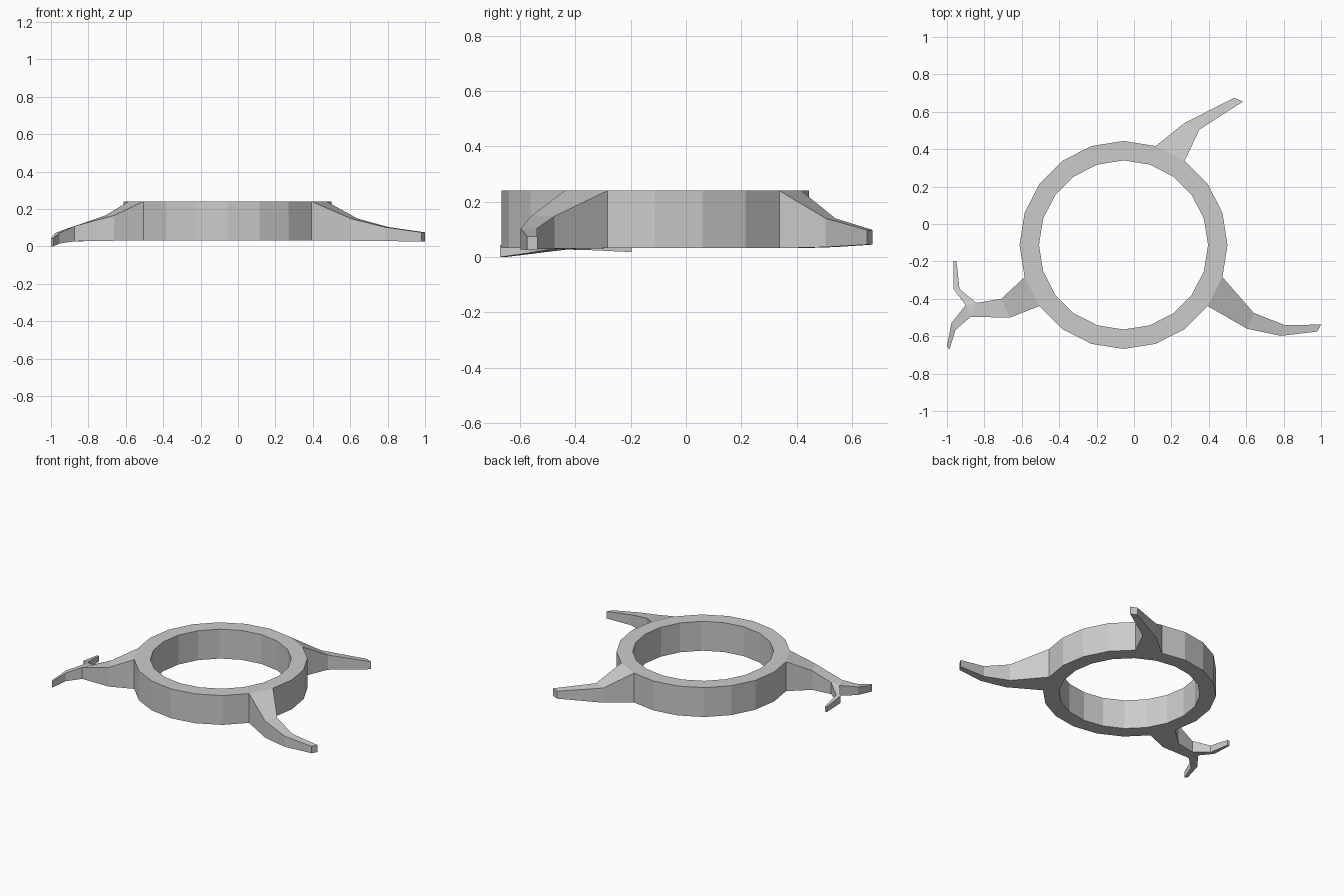
import bpy, bmesh, math

if "Cube" in bpy.data.objects:
    bpy.data.objects.remove(bpy.data.objects["Cube"])

CX, CY = -0.056, -0.112
R_OUT, R_IN, SIDES = 0.556, 0.452, 20
Z0, Z1 = 0.032, 0.24


def finish(bm, name):
    bmesh.ops.recalc_face_normals(bm, faces=bm.faces)
    mesh = bpy.data.meshes.new(name)
    bm.to_mesh(mesh)
    bm.free()
    bpy.context.collection.objects.link(bpy.data.objects.new(name, mesh))


def rim(i, r=R_OUT):
    a = 2 * math.pi * i / SIDES
    return CX + r * math.cos(a), CY + r * math.sin(a)


def base(i):
    # arm root point on an outer corner of the ring
    return (*rim(i), Z0, Z1)


def arm(name, points, faces):
    # points: x, y, bottom z, top z; first two points are the root edge
    bm = bmesh.new()
    low = [bm.verts.new((x, y, b)) for x, y, b, t in points]
    top = [bm.verts.new((x, y, t)) for x, y, b, t in points]
    count = {}
    for f in faces:
        bm.faces.new([top[i] for i in f])
        bm.faces.new([low[i] for i in reversed(f)])
        for e in zip(f, f[1:] + f[:1]):
            key = tuple(sorted(e))
            count[key] = count.get(key, 0) + 1
    for (a, b), n in count.items():
        if n == 1 and (a, b) != (0, 1):
            bm.faces.new([low[a], low[b], top[b], top[a]])
    finish(bm, name)


def strip(n):
    return [[2 * i, 2 * i + 1, 2 * i + 3, 2 * i + 2] for i in range(n)]


# ring
bm = bmesh.new()
loops = [[bm.verts.new((*rim(i, r), z)) for i in range(SIDES)]
         for r, z in ((R_OUT, Z0), (R_OUT, Z1), (R_IN, Z1), (R_IN, Z0))]
for k in range(4):
    a, b = loops[k], loops[(k + 1) % 4]
    for i in range(SIDES):
        j = (i + 1) % SIDES
        bm.faces.new([a[i], a[j], b[j], b[i]])
finish(bm, "ring")

# back arm
arm("back_arm", [
    base(4), base(3),
    (0.27, 0.54, 0.036, 0.14), (0.35, 0.505, 0.036, 0.14),
    (0.537, 0.675, 0.045, 0.098), (0.583, 0.655, 0.045, 0.098)], strip(2))

# right arm
arm("right_arm", [
    base(19), base(18),
    (0.64, -0.475, 0.03, 0.148), (0.605, -0.56, 0.03, 0.148),
    (0.805, -0.54, 0.028, 0.103), (0.785, -0.598, 0.028, 0.103),
    (1.0, -0.538, 0.026, 0.075), (0.98, -0.575, 0.026, 0.075)], strip(3))

# left arm with a forked end
arm("left_forked_arm", [
    base(11), base(12),
    (-0.71, -0.40, 0.03, 0.165), (-0.663, -0.50, 0.03, 0.165),
    (-0.842, -0.422, 0.027, 0.108), (-0.874, -0.497, 0.027, 0.108),
    (-0.90, -0.433, 0.027, 0.10),                                    # crotch
    (-0.933, -0.348, 0.025, 0.075), (-0.965, -0.348, 0.025, 0.075),  # back prong
    (-0.949, -0.198, 0.018, 0.055), (-0.965, -0.198, 0.018, 0.055),
    (-0.976, -0.53, 0.015, 0.072), (-0.955, -0.567, 0.015, 0.072),   # front prong
    (-1.0, -0.652, 0.0, 0.043), (-0.987, -0.672, 0.0, 0.043)],
    strip(2) + [[4, 5, 6], [4, 6, 8, 7], [7, 8, 10, 9],
                [6, 5, 12, 11], [11, 12, 14, 13]])
